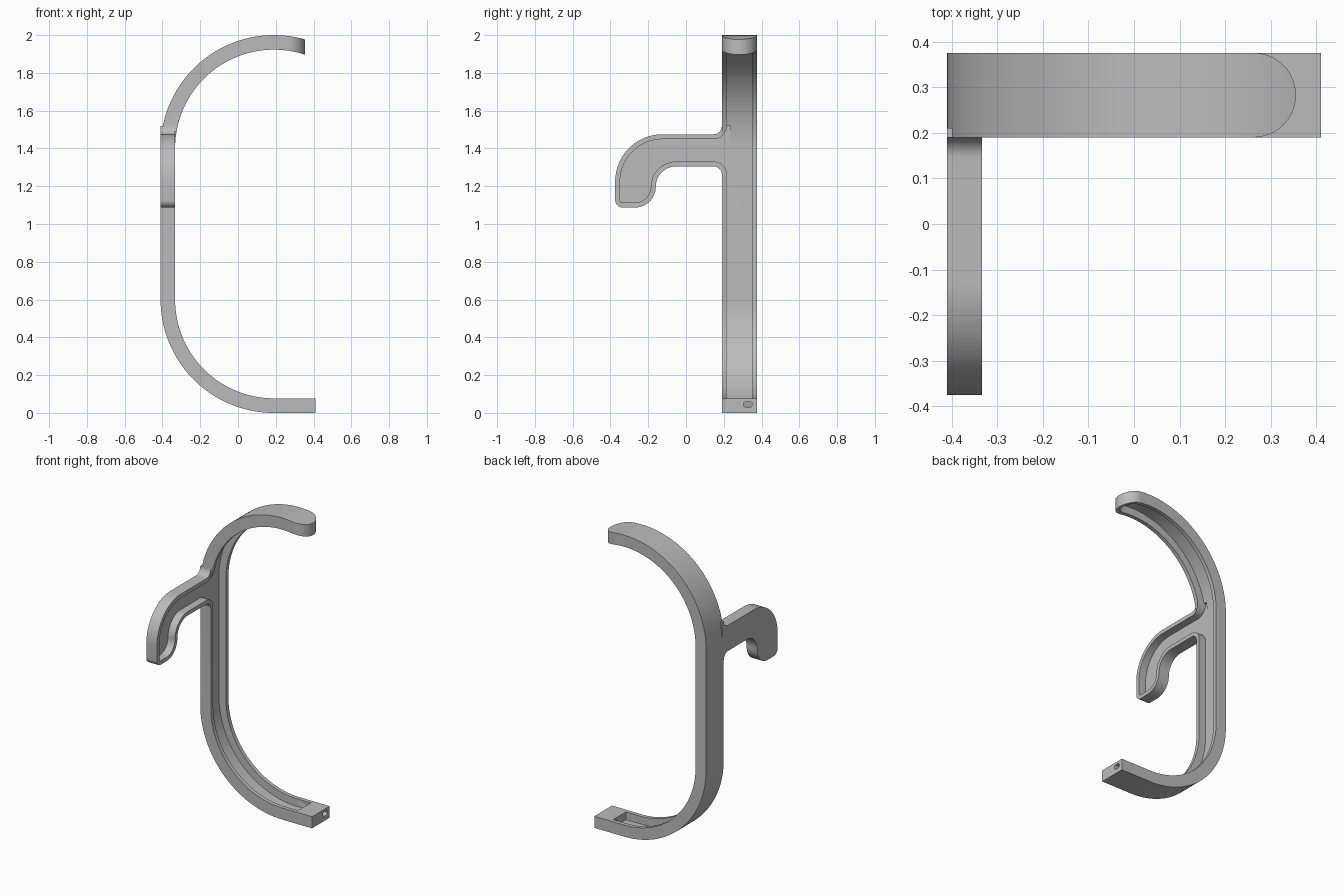
import bpy, bmesh
from math import cos, sin, radians

if "Cube" in bpy.data.objects:
    bpy.data.objects.remove(bpy.data.objects["Cube"], do_unlink=True)

R = 0.6                      # outer bend radius
THICK, RIM = 0.077, 0.026    # wall thickness, rim and floor width
LEFT, TAIL = -0.41, 0.41     # extent in x
Y0, Y1 = 0.19, 0.375         # band width in y
YC, HALF = (Y0 + Y1) / 2, (Y1 - Y0) / 2
TIP_X = 0.355 - HALF         # centre of the rounded tip

grey = bpy.data.materials.new("light grey")
grey.use_nodes = True
grey.diffuse_color = (0.5, 0.5, 0.5, 1)
grey.node_tree.nodes["Principled BSDF"].inputs["Base Color"].default_value = (0.5, 0.5, 0.5, 1)


def arc(cx, cy, r, a0, a1, n=24):
    return [(cx + r * cos(radians(a0 + (a1 - a0) * i / n)),
             cy + r * sin(radians(a0 + (a1 - a0) * i / n))) for i in range(n + 1)]


def prism(name, outline, axis, lo, hi):
    """Extrude a flat outline along one axis between lo and hi."""
    place = {"x": lambda a, b: (lo, a, b),
             "y": lambda a, b: (a, lo, b),
             "z": lambda a, b: (a, b, lo)}[axis]
    bm = bmesh.new()
    face = bm.faces.new([bm.verts.new(place(a, b)) for a, b in outline])
    ext = bmesh.ops.extrude_face_region(bm, geom=[face])["geom"]
    move = [hi - lo if axis == k else 0 for k in "xyz"]
    bmesh.ops.translate(bm, vec=move, verts=[e for e in ext if isinstance(e, bmesh.types.BMVert)])
    bmesh.ops.recalc_face_normals(bm, faces=bm.faces)
    mesh = bpy.data.meshes.new(name)
    bm.to_mesh(mesh)
    bm.free()
    mesh.materials.append(grey)
    obj = bpy.data.objects.new(name, mesh)
    bpy.context.collection.objects.link(obj)
    return obj


def combine(target, other, operation):
    """Apply a boolean and remove the second object."""
    mod = target.modifiers.new("combine", "BOOLEAN")
    mod.operation, mod.object, mod.solver = operation, other, "EXACT"
    bpy.context.view_layer.objects.active = target
    bpy.ops.object.modifier_apply(modifier=mod.name)
    bpy.data.objects.remove(other, do_unlink=True)


def band_outline(d0, d1, end):
    """C-shaped strip between two inward offsets."""
    def side(d):
        cx = LEFT + R
        return (arc(cx, 2 - R, R - d, 60, 180, 64) + arc(cx, R, R - d, 180, 270, 48)
                + [(end, d)])
    return side(d0) + side(d1)[::-1]


def round_tip(obj, r):
    """Trim the upper end to a half circle in plan."""
    outline = arc(TIP_X, YC, r, -90, 90, 32) + [(TIP_X, 0.6), (0.8, 0.6), (0.8, 0), (TIP_X, 0)]
    combine(obj, prism("tip_cutter", outline, "z", 1.2, 2.3), "DIFFERENCE")


def handle_outline(d):
    """Hooked handle outline, shrunk by d."""
    end = 0.21 + d
    pts = [(end, 1.52)]
    pts += arc(0.145, 1.52, 0.045 + d, 0, -90, 12)       # upper fillet
    pts += arc(-0.125, 1.225, 0.25 - d, 90, 180)         # outer bend
    pts += arc(-0.335, 1.127, 0.04 - d, 180, 270, 8)     # tip corner
    pts += arc(-0.27, 1.197, 0.11 - d, -90, 0, 16)       # tip bulge
    pts += arc(-0.052, 1.197, 0.108 + d, 180, 90, 16)    # inner bend
    pts += arc(0.145, 1.26, 0.045 + d, 90, 0, 12)        # lower fillet
    return pts + [(end, 1.26)]


# C-shaped band with rounded upper tip
frame = prism("clip_frame", band_outline(0, THICK, TAIL), "y", Y0, Y1)
round_tip(frame, HALF)

# Hooked handle
handle = prism("handle", handle_outline(0), "x", LEFT, LEFT + THICK)
combine(frame, handle, "UNION")

# Channel along the inside of the band
channel = prism("band_channel", band_outline(RIM, THICK + 0.04, 0.29), "y", Y0 + RIM, Y1 - RIM)
round_tip(channel, HALF - RIM)
combine(frame, channel, "DIFFERENCE")

# Channel in the handle, joining the band channel
pocket = prism("handle_channel", handle_outline(RIM), "x", LEFT + RIM, LEFT + THICK + 0.06)
combine(frame, pocket, "DIFFERENCE")

# Small rounded slot through the tail block
slot = []
for y, z, a in ((0.338, 0.048, 0), (0.317, 0.048, 90), (0.317, 0.042, 180), (0.338, 0.042, 270)):
    slot += arc(y, z, 0.012, a, a + 90, 5)
combine(frame, prism("tail_slot", slot, "x", 0.27, 0.5), "DIFFERENCE")

# Clean and shade
bm = bmesh.new()
bm.from_mesh(frame.data)
bmesh.ops.remove_doubles(bm, verts=bm.verts, dist=0.0001)
bm.to_mesh(frame.data)
bm.free()
bpy.ops.object.select_all(action="DESELECT")
frame.select_set(True)
bpy.context.view_layer.objects.active = frame
bpy.ops.object.shade_smooth_by_angle(angle=radians(30))
